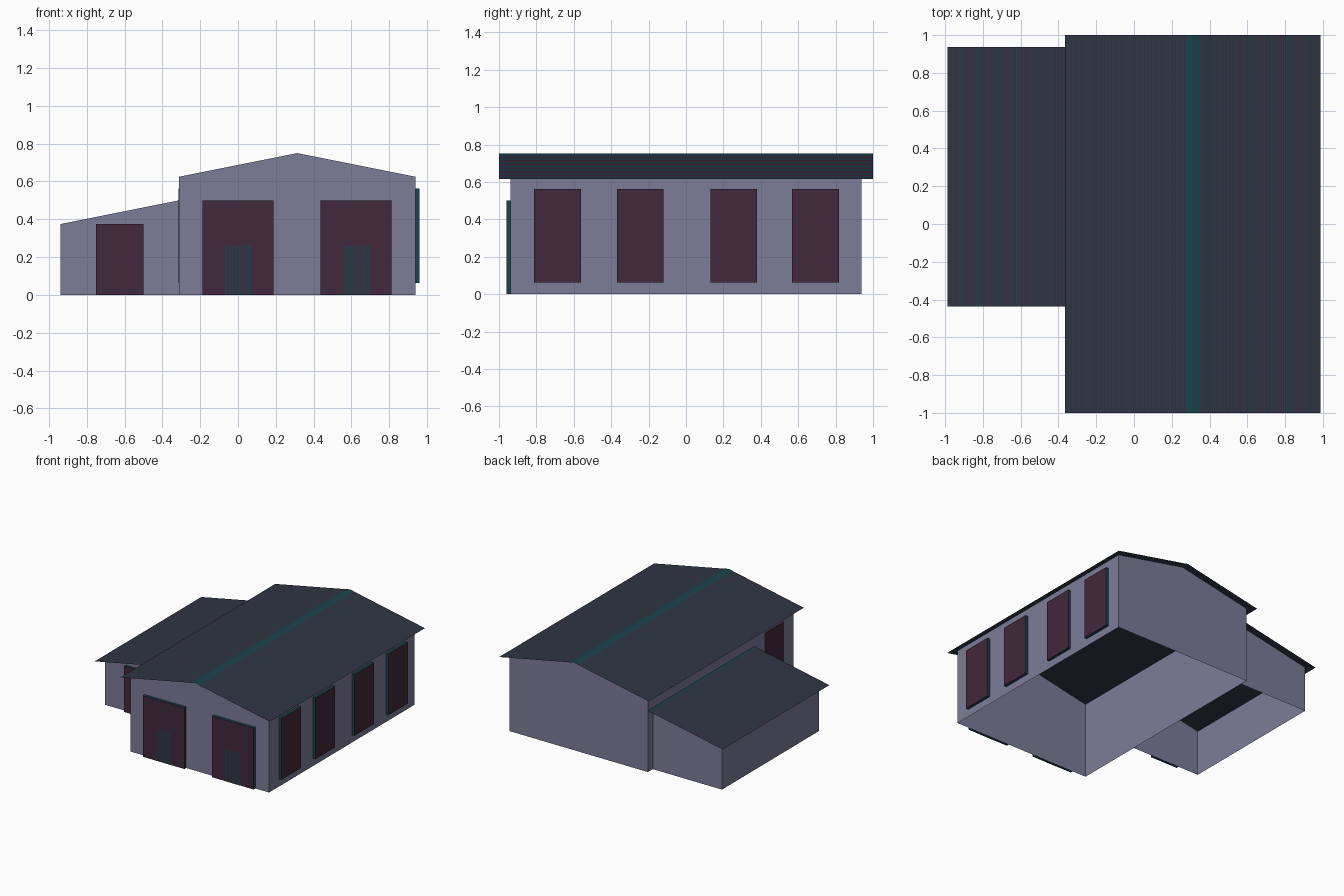
import bpy, bmesh
from mathutils import Vector

if "Cube" in bpy.data.objects:
    bpy.data.objects.remove(bpy.data.objects["Cube"])


def material(name, rgb):
    m = bpy.data.materials.new(name)
    m.diffuse_color = (*rgb, 1.0)
    m.use_nodes = True
    m.node_tree.nodes["Principled BSDF"].inputs["Base Color"].default_value = m.diffuse_color
    return m


WALL = material("grey blue wall", (0.2, 0.2, 0.318))
MAROON = material("maroon panel", (0.055, 0.021, 0.044))
TEAL = material("teal trim", (0.011, 0.056, 0.074))


def finish(name, bm, mats):
    me = bpy.data.meshes.new(name)
    bm.to_mesh(me)
    bm.free()
    for m in mats:
        me.materials.append(m)
    ob = bpy.data.objects.new(name, me)
    bpy.context.collection.objects.link(ob)
    return ob


def shell(name, profile, y0, y1):
    """Walls around an x/z profile: two gable ends and the upright sides, open top and bottom.
    The profile starts at the lower left and ends at the lower right."""
    bm = bmesh.new()
    a = [bm.verts.new((x, y0, z)) for x, z in profile]
    b = [bm.verts.new((x, y1, z)) for x, z in profile]
    bm.faces.new(a[::-1])
    bm.faces.new(b)
    bm.faces.new((a[0], a[1], b[1], b[0]))
    bm.faces.new((a[-2], a[-1], b[-1], b[-2]))
    bmesh.ops.recalc_face_normals(bm, faces=bm.faces)
    return finish(name, bm, [WALL])


def sheet(name, start, end, sweep, mats, width=None):
    """Flat sheet from start to end, swept sideways; a width cuts it into ribs of alternating colour."""
    start, end, sweep = Vector(start), Vector(end), Vector(sweep)
    n = 1 if width is None else max(1, round((end - start).length / width))
    bm = bmesh.new()
    rows = []
    for i in range(n + 1):
        p = start.lerp(end, i / n)
        rows.append((bm.verts.new(p), bm.verts.new(p + sweep)))
    for i in range(n):
        (a, b), (c, d) = rows[i], rows[i + 1]
        bm.faces.new((a, c, d, b)).material_index = i % len(mats)
    return finish(name, bm, mats)


def plate(name, lo, hi, out):
    """Box fixed to a wall: maroon outside, teal edges, no hidden back face."""
    lo, hi, out = Vector(lo), Vector(hi), Vector(out)
    bm = bmesh.new()
    bmesh.ops.create_cube(bm, size=1)
    bmesh.ops.scale(bm, vec=hi - lo, verts=bm.verts)
    bmesh.ops.translate(bm, vec=(lo + hi) / 2, verts=bm.verts)
    bm.normal_update()
    for f in bm.faces:
        f.material_index = 0 if f.normal.dot(out) > 0.9 else 1
    back = [f for f in bm.faces if f.normal.dot(out) < -0.9]
    bmesh.ops.delete(bm, geom=back, context='FACES_ONLY')
    return finish(name, bm, [MAROON, TEAL])


FRONT, RIGHT, LEFT = (0, -1, 0), (1, 0, 0), (-1, 0, 0)
L, R, RIDGE, S = -0.3125, 0.9375, 0.3125, 0.2
Y, RIB = 0.9375, 0.006
RIBBED = [TEAL, MAROON]


def main_pt(x, lift=0.0):
    return (x, -1, 0.75 - S * abs(x - RIDGE) + lift)


def lean_pt(x, lift=0.0):
    return (x, -0.4375, 0.5 + S * (x - L) + lift)


# Main hall with a finely ribbed two-colour roof
shell("hall_walls", [(L, 0), (L, 0.625), (RIDGE, 0.75), (R, 0.625), (R, 0)], -Y, Y)
for side, a, b, cap_a, cap_b in (("left", -0.364, RIDGE, RIDGE - 0.035, RIDGE),
                                 ("right", RIDGE, 0.988, RIDGE, RIDGE + 0.035)):
    sheet(f"hall_roof_{side}", main_pt(a), main_pt(b), (0, 2, 0), RIBBED, RIB)
    sheet(f"ridge_cap_{side}", main_pt(cap_a, 0.001), main_pt(cap_b, 0.001), (0, 2, 0), [TEAL])

# Side annex with a lean-to roof
shell("annex_walls", [(-Y, 0), (-Y, 0.375), (L, 0.5), (L, 0)], -0.375, 0.875)
sheet("annex_roof", lean_pt(-0.988), lean_pt(L), (0, 1.375, 0), RIBBED, RIB)
sheet("annex_flashing", lean_pt(L - 0.02, 0.001), lean_pt(L, 0.001), (0, 1.375, 0), [TEAL])

# Front gates, each with a small ribbed hatch
for i, cx in enumerate((0.0, 0.625)):
    plate(f"gate_{i}", (cx - 0.1875, -0.96, 0), (cx + 0.1875, -Y, 0.5), FRONT)
    sheet(f"gate_hatch_{i}", (cx - 0.068, -0.961, 0), (cx + 0.072, -0.961, 0), (0, 0, 0.26),
          RIBBED, RIB)

# Annex door
plate("annex_door", (-0.75, -0.3975, 0), (-0.5, -0.375, 0.375), FRONT)

# Tall windows on the right side
for i, cy in enumerate((-0.6875, -0.245, 0.255, 0.6925)):
    plate(f"window_{i}", (R, cy - 0.125, 0.0625), (0.961, cy + 0.125, 0.5625), RIGHT)

# Flat window on the left side, in front of the annex
plate("left_window", (L - 0.001, -0.8175, 0.0625), (L, -0.5675, 0.5625), LEFT)
